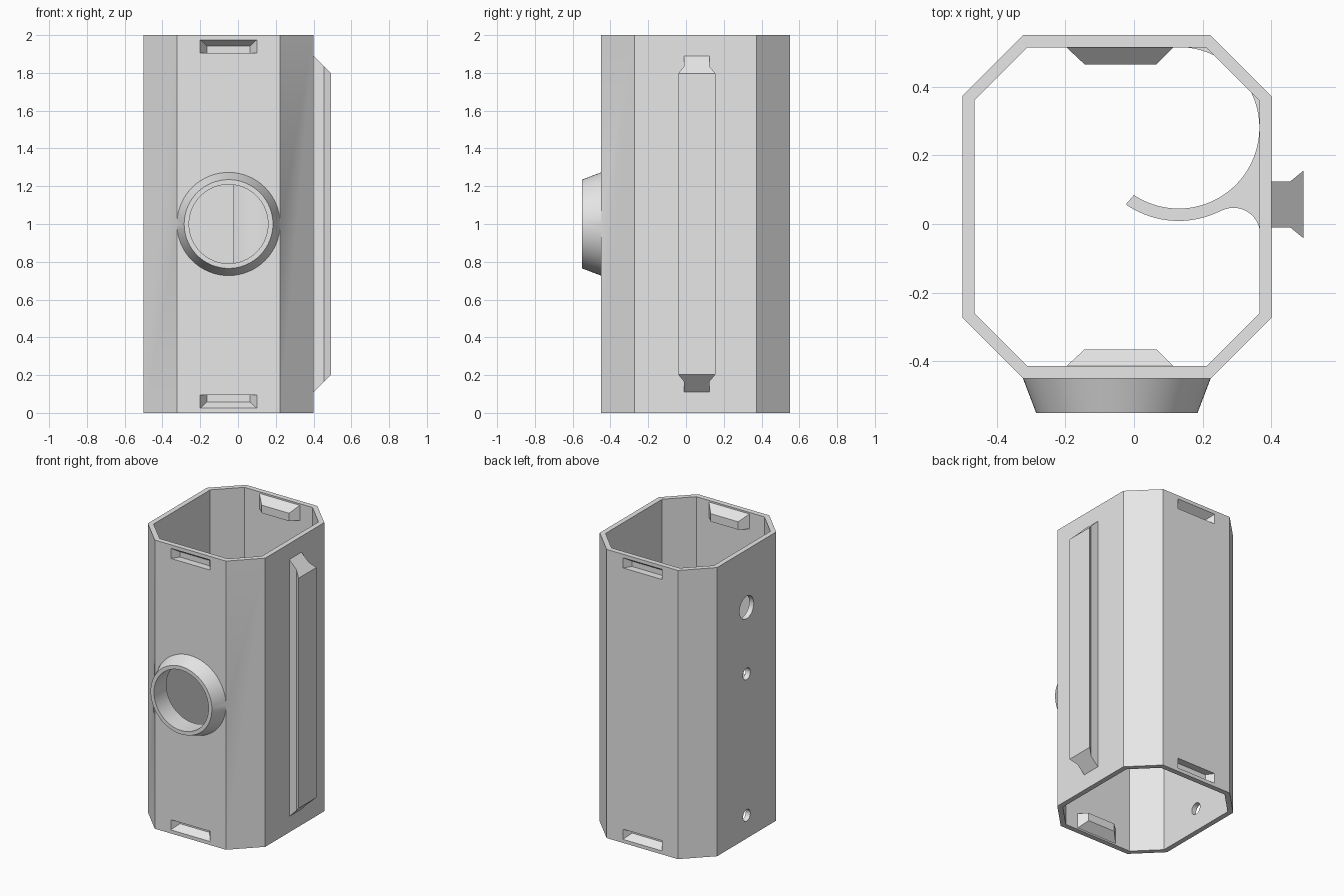
import bpy, bmesh, math
from mathutils import Vector

if "Cube" in bpy.data.objects:
    bpy.data.objects.remove(bpy.data.objects["Cube"], do_unlink=True)

grey = bpy.data.materials.new("light grey")
grey.use_nodes = True
grey.diffuse_color = (0.8, 0.8, 0.8, 1)
grey.node_tree.nodes["Principled BSDF"].inputs["Base Color"].default_value = (0.8, 0.8, 0.8, 1)

CX, CY = -0.05, 0.05   # tube axis
HEIGHT = 2.0


def loft(name, ring_a, ring_b):
    """Closed solid between two matching rings of points."""
    bm = bmesh.new()
    a = [bm.verts.new(p) for p in ring_a]
    b = [bm.verts.new(p) for p in ring_b]
    bm.faces.new(a)
    bm.faces.new(b[::-1])
    n = len(a)
    for i in range(n):
        j = (i + 1) % n
        bm.faces.new((a[i], b[i], b[j], a[j]))
    bmesh.ops.recalc_face_normals(bm, faces=bm.faces)
    mesh = bpy.data.meshes.new(name)
    bm.to_mesh(mesh)
    bm.free()
    mesh.materials.append(grey)
    ob = bpy.data.objects.new(name, mesh)
    bpy.context.collection.objects.link(ob)
    return ob


def prism(name, outline, z0, z1):
    return loft(name, [(x, y, z0) for x, y in outline], [(x, y, z1) for x, y in outline])


def octagon(hx, hy, c):
    quarter = [(hx, hy - c), (hx - c, hy)]
    pts = quarter + [(-x, y) for x, y in quarter[::-1]]
    pts += [(-x, -y) for x, y in quarter] + [(x, -y) for x, y in quarter[::-1]]
    return [(CX + x, CY + y) for x, y in pts]


def arc(cx, cy, r, start, end, n):
    angles = [math.radians(start + (end - start) * i / n) for i in range(n + 1)]
    return [(cx + r * math.cos(t), cy + r * math.sin(t)) for t in angles]


def circle(r, n=64):
    return arc(0, 0, r, 0, 360, n)[:-1]


def combine(target, tool, operation):
    mod = target.modifiers.new("bool", "BOOLEAN")
    mod.operation, mod.solver, mod.object = operation, "EXACT", tool
    bpy.ops.object.select_all(action="DESELECT")
    bpy.context.view_layer.objects.active = target
    target.select_set(True)
    bpy.ops.object.modifier_apply(modifier=mod.name)
    bpy.data.objects.remove(tool, do_unlink=True)


def smooth(ob):
    bpy.ops.object.select_all(action="DESELECT")
    bpy.context.view_layer.objects.active = ob
    ob.select_set(True)
    bpy.ops.object.shade_smooth_by_angle(angle=math.radians(25))


# Open octagonal tube
body = prism("tube_body", octagon(0.45, 0.5, 0.177), 0, HEIGHT)
combine(body, prism("core", octagon(0.415, 0.464, 0.154), -0.1, HEIGHT + 0.1), "DIFFERENCE")

# Slot pockets near both ends of the front and back walls, with bumps inside


def slot_ring(side, flip, depth, x0, x1, z0, z1):
    y = CY + side * (0.5 - depth)
    pts = [(x0, z0), (x1, z0), (x1, z1), (x0, z1)]
    return [(x, y, HEIGHT - z if flip else z) for x, z in pts]


for side in (-1, 1):
    for flip in (False, True):
        bump = loft("bump", slot_ring(side, flip, 0.03, -0.203, 0.12, 1.885, 1.995),
                    slot_ring(side, flip, 0.085, -0.144, 0.066, 1.885, 1.94))
        combine(body, bump, "UNION")
        pocket = loft("pocket", slot_ring(side, flip, -0.01, -0.207, 0.107, 1.905, 1.982),
                      slot_ring(side, flip, 0.05, -0.165, 0.063, 1.905, 1.942))
        combine(body, pocket, "DIFFERENCE")

# Tapered ring on the front, bored through the wall


def front_disc(r, y):
    return [(CX + u, y, 1 + v) for u, v in circle(r)]


combine(body, loft("collar", front_disc(0.277, -0.44), front_disc(0.235, -0.55)), "UNION")
combine(body, loft("bore", front_disc(0.209, -0.6), front_disc(0.209, -0.38)), "DIFFERENCE")

# Round holes through the right wall
for z, r in ((1.6, 0.078), (1.14, 0.04), (0.16, 0.04)):
    rings = [[(x, CY + u, z + v) for u, v in circle(r, 40)] for x in (-0.55, -0.42)]
    combine(body, loft("hole", *rings), "DIFFERENCE")
smooth(body)

# Dovetail rail on the left wall, with ends cut at an angle
half = [(0.39, 0.067), (0.455, 0.067), (0.493, 0.098)]
section = [(x, 0.057 - w) for x, w in half] + [(x, 0.057 + w) for x, w in half[::-1]]
ends = [[(x, y, 1 + s * (1.29 - x)) for x, y in section] for s in (-1, 1)]
loft("dovetail_rail", *ends)

# Curved inner clip with a fillet where it meets the wall
outline = arc(0.13, 0.28, 0.235, 90, -123.7, 56)
outline += arc(0.13, 0.28, 0.271, 235.4, 297.3, 18)
outline += arc(0.29, -0.03, 0.077, 117.3, 0, 20)
outline += [(0.38, -0.03), (0.38, 0.37), (0.22, 0.53), (0.13, 0.53)]
smooth(prism("inner_clip", outline, 0.3, 1.7))
